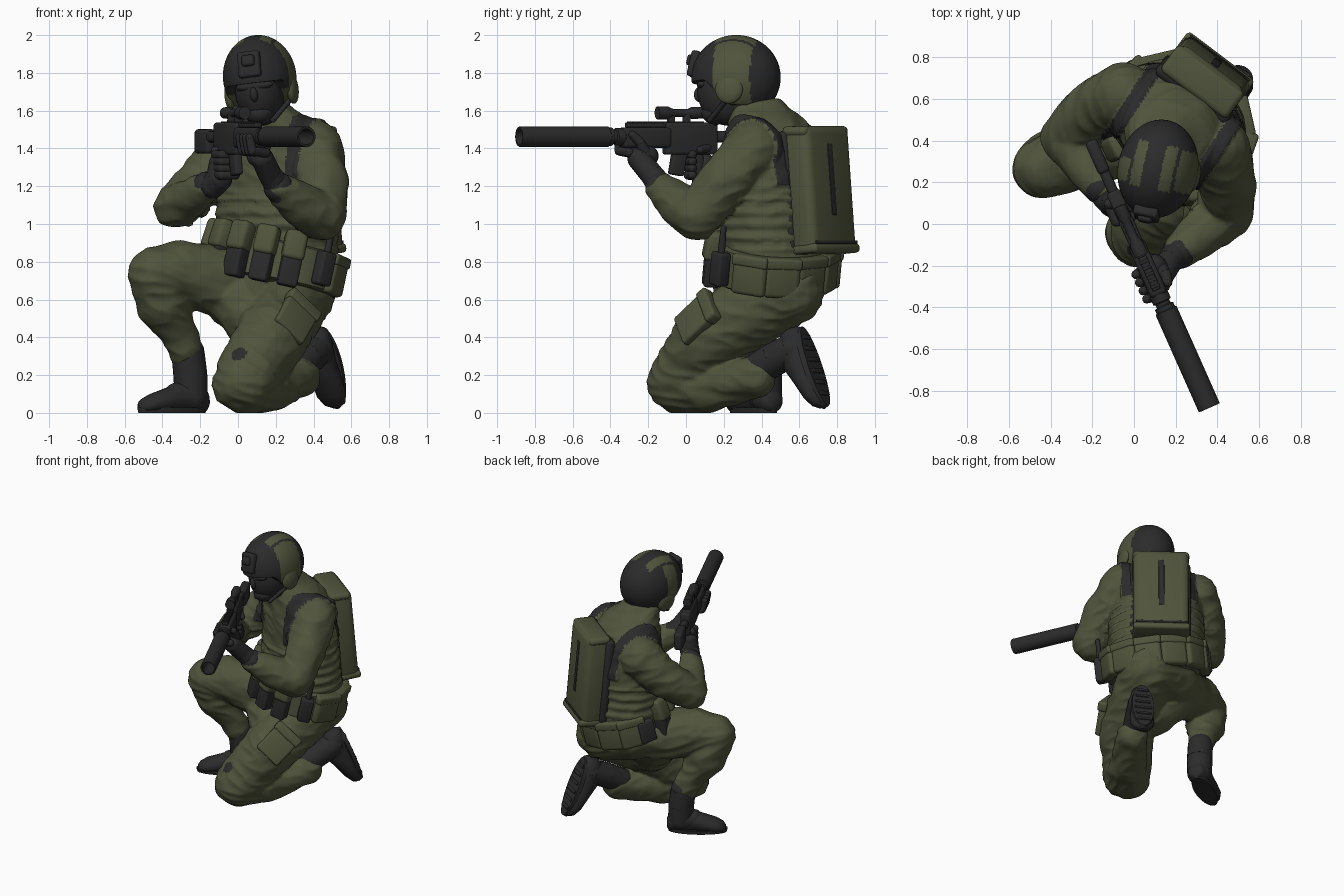
import bpy, bmesh, math
from mathutils import Vector, Matrix, noise

if "Cube" in bpy.data.objects:
    bpy.data.objects.remove(bpy.data.objects["Cube"])

def material(name, rgb):
    m = bpy.data.materials.new(name)
    m.diffuse_color = (*rgb, 1)
    m.use_nodes = True
    m.node_tree.nodes["Principled BSDF"].inputs["Base Color"].default_value = m.diffuse_color
    return m

GREEN = material("olive green", (0.080, 0.089, 0.045))
DARK = material("charcoal black", (0.024, 0.024, 0.025))
T = Matrix.Translation
I = Matrix.Identity(4)

def R(deg, axis):
    return Matrix.Rotation(math.radians(deg), 4, axis)

def frame(origin, y, z):
    z = Vector(z).normalized()
    y = Vector(y)
    y = (y - z * y.dot(z)).normalized()
    m = Matrix((y.cross(z), y, z)).transposed().to_4x4()
    m.translation = Vector(origin)
    return m

def finish(name, bm, mat, M=I, angle=40):
    bmesh.ops.recalc_face_normals(bm, faces=bm.faces)
    me = bpy.data.meshes.new(name)
    bm.to_mesh(me)
    bm.free()
    me.transform(M)
    for m in (mat if isinstance(mat, list) else [mat]):
        me.materials.append(m)
    me.shade_smooth()
    me.set_sharp_from_angle(angle=math.radians(angle))
    ob = bpy.data.objects.new(name, me)
    bpy.context.collection.objects.link(ob)
    return ob

def limb(bm, pts, seg=20):
    """Chain of balls (x, y, z, radius) joined by tapered cones."""
    for p in pts:
        bmesh.ops.create_uvsphere(bm, u_segments=seg, v_segments=seg // 2, radius=p[3], matrix=T(p[:3]))
    for p, q in zip(pts, pts[1:]):
        a, b = Vector(p[:3]), Vector(q[:3])
        m = T((a + b) / 2) @ (b - a).to_track_quat('Z', 'Y').to_matrix().to_4x4()
        bmesh.ops.create_cone(bm, cap_ends=True, segments=seg, radius1=p[3], radius2=q[3],
                              depth=(b - a).length, matrix=m)

def loft(bm, rings, M=I, n=40):
    """Ellipse rings (z, half width, half depth, y offset)."""
    loops = []
    for z, a, b, y0 in rings:
        loops.append([bm.verts.new(M @ Vector((a * math.cos(2 * math.pi * i / n),
                      y0 + b * math.sin(2 * math.pi * i / n), z))) for i in range(n)])
    for u, v in zip(loops, loops[1:]):
        for i in range(n):
            bm.faces.new((u[i], u[(i + 1) % n], v[(i + 1) % n], v[i]))
    bm.faces.new(loops[0])
    bm.faces.new(loops[-1])

def block(name, size, M, mat, bevel=0.015):
    bm = bmesh.new()
    bmesh.ops.create_cube(bm, size=1, matrix=Matrix.Diagonal((*size, 1)))
    bmesh.ops.bevel(bm, geom=bm.edges[:], offset=bevel, segments=3, profile=0.5, affect='EDGES')
    return finish(name, bm, mat, M)

def ball(name, radii, M, mat):
    bm = bmesh.new()
    bmesh.ops.create_uvsphere(bm, u_segments=32, v_segments=20, radius=1, matrix=Matrix.Diagonal((*radii, 1)))
    return finish(name, bm, mat, M)

def limb_part(name, pts, mat, M=I, seg=20):
    bm = bmesh.new()
    limb(bm, pts, seg)
    return finish(name, bm, mat, M, 60)

def cloth(name, bm, raised, dark):
    """Fuse overlapping shapes into one garment, then add folds and coloured bands."""
    ob = finish(name, bm, [GREEN, DARK])
    mod = ob.modifiers.new("fuse", 'REMESH')
    mod.mode, mod.voxel_size = 'VOXEL', 0.011
    mod = ob.modifiers.new("relax", 'SMOOTH')
    mod.iterations, mod.factor = 9, 0.5
    dg = bpy.context.evaluated_depsgraph_get()
    me = bpy.data.meshes.new_from_object(ob.evaluated_get(dg))
    ob.modifiers.clear()
    ob.data = me
    normals = [v.normal.copy() for v in me.vertices]
    for v, n in zip(me.vertices, normals):
        c = v.co.copy()
        fold = 0.4 - abs(noise.noise(Vector((c.x * 6, c.y * 6, c.z * 13 + c.x * 4))))
        v.co = c + n * (0.006 * noise.noise(c * 8) + 0.018 * fold + raised(c))
        v.co.z = max(v.co.z, 0.0)
    me.materials.clear()
    me.materials.append(GREEN)
    me.materials.append(DARK)
    for p in me.polygons:
        p.material_index = 1 if dark(p.center) else 0
    me.shade_smooth()

# ---- Jacket with arms; shoulder straps and webbing are raised bands
TM = T((0.2, 0.48, 0)) @ R(-33, 'Z')
TI = TM.inverted()
def strap(c):
    q = TI @ c
    return 0.195 < abs(q.x) < 0.265 and q.z > 1.2 and q.y > -0.28
def jacket_raise(c):
    q = TI @ c
    if strap(c):
        return 0.014
    if 0.86 < q.z < 1.14 and abs(q.x) < 0.37 and q.y > -0.3:
        return 0.010 if math.sin(q.z * 90) > 0 else 0.0
    return 0.0
bm = bmesh.new()
loft(bm, [(0.70, .30, .25, .04), (0.85, .335, .26, .02), (1.05, .33, .26, 0), (1.25, .325, .25, 0),
          (1.42, .30, .23, -.02), (1.53, .23, .20, -.05), (1.62, .15, .155, -.11), (1.66, .12, .13, -.14)], TM)
limb(bm, [(-0.05, .62, 1.36, .15), (-0.20, .55, 1.21, .135), (-0.33, .42, 1.09, .115),
          (-0.25, .30, 1.14, .10), (-0.16, .17, 1.2, .075)])
limb(bm, [(0.40, .36, 1.39, .155), (0.45, .2, 1.22, .135), (0.445, .06, 1.04, .125),
          (0.34, -.03, 1.1, .115), (0.22, -.13, 1.19, .08)])
cloth("jacket", bm, jacket_raise, strap)

# ---- Trousers: raised knee leg and kneeling leg
bm = bmesh.new()
limb(bm, [(0.10, .5, .71, .2), (-0.12, .39, .70, .185), (-0.29, .33, .745, .165), (-0.44, .265, .735, .14),
          (-0.40, .31, .58, .14), (-0.31, .375, .42, .095), (-0.285, .395, .34, .09)])
limb(bm, [(0.10, .5, .71, .2), (0.33, .54, .65, .19), (0.18, .13, .41, .19), (0.03, -.04, .16, .165),
          (0.14, .1, .13, .13), (0.33, .37, .19, .105)])
limb(bm, [(-0.05, .42, .66, .17), (0.1, .3, .5, .17)])
patch = Vector((0.0, -0.14, 0.32))
cloth("trousers", bm, lambda c: 0, lambda c: (c - patch).length < 0.045)

# ---- Cargo pocket on the kneeling thigh
PM = frame((0.305, .055, .5), (-.6, .72, -.35), (.37, .67, .64))
block("thigh_pocket", (.2, .06, .24), PM, GREEN)
block("thigh_pocket_flap", (.215, .07, .07), PM @ T((0, -.004, .1)), GREEN)

# ---- Boots
for name, M in (("front_boot", T((-.265, .41, 0)) @ R(-58, 'Z')),
                ("kneeling_boot", frame((.467, .652, .35), (-.21, -.3, .93), (-.45, -.8, -.36)) @ Matrix.Scale(1.1, 4))):
    bm = bmesh.new()
    loft(bm, [(-.115, .035, .035, .06), (-.10, .058, .06, .065), (-.04, .072, .08, .08), (.06, .07, .08, .08),
              (.14, .077, .065, .065), (.23, .077, .05, .05), (.28, .055, .036, .038), (.30, .02, .018, .03)],
         M @ R(90, 'X'), 24)
    limb(bm, [(*(M @ Vector(p)), r) for p, r in (((0, -.07, .09), .07), ((0, .02, .09), .088),
                                                 ((0, .015, .2), .09), ((0, 0, .32), .088))])
    finish(name, bm, DARK, angle=60)
    bm = bmesh.new()
    loft(bm, [(0.0, .07, .205, -.1), (.028, .074, .212, -.1)], M, 32)
    finish(name + "_sole", bm, DARK)
    for i in range(6):
        block(name + "_tread", (.11 - .012 * abs(i - 3), .022, .02),
              M @ T((0, .05 - .058 * i, .003 if "front" not in name else .012)), DARK, .004)

# ---- Belt with pouches, sloping down toward +x
BM = T((.205, .475, .79)) @ R(12, 'Y') @ R(-5, 'X') @ R(-33, 'Z')
bm = bmesh.new()
loft(bm, [(-.11, .335, .27, 0), (-.10, .352, .288, 0), (.09, .352, .288, 0), (.10, .335, .27, 0)], BM)
finish("belt", bm, GREEN)
def around(deg, out, z):
    a = math.radians(deg)
    return BM @ T(((.35 + out) * math.sin(a), -(.285 + out) * math.cos(a), z)) @ R(deg, 'Z')
for deg in (-57, -32, -8, 16, 40):
    block("magazine_pouch", (.105, .085, .25), around(deg, .03, -.01), DARK)
    block("magazine_pouch_flap", (.118, .1, .16), around(deg, .03, .085) @ R(-6, 'X'), GREEN, .025)
for deg in (102, 135, 165, 195, 226, 256):
    block("belt_bag", (.19, .08, .21), around(deg, -.01, -.01), GREEN, .025)
    block("belt_bag_flap", (.2, .09, .06), around(deg, -.01, .07), GREEN)
block("radio", (.09, .075, .18), around(70, .045, .0), DARK)
limb_part("radio_antenna", [(0, 0, .06, .02), (0, 0, .2, .016)], DARK, around(70, .045, .02), 12)
block("hip_pouch", (.12, .07, .16), around(-85, .01, -.02), DARK)

# ---- Backpack
KM = T((0.345, 0.705, 1.18)) @ R(-37, 'Z') @ R(5, 'X')
block("backpack", (.39, .18, .67), KM, GREEN, .045)
block("backpack_frame", (.43, .07, .64), KM @ T((0, -.075, 0)), DARK, .03)
block("backpack_lid", (.40, .16, .06), KM @ T((0, .0, .31)) @ R(-4, 'X'), GREEN, .028)
block("backpack_base_lip", (.4, .19, .05), KM @ T((0, .005, -.315)), GREEN, .02)
block("backpack_stripe", (.04, .01, .38), KM @ T((0, .089, .05)), DARK, .003)
block("backpack_base_strap", (.36, .01, .018), KM @ T((0, .09, -.285)), DARK, .003)

# ---- Head, mask and neck
HM = T((.115, .265, 1.775)) @ R(-12, 'Z') @ R(-7, 'Y')
limb_part("neck_gaiter", [(.14, .36, 1.56, .125), (.125, .29, 1.68, .125)], DARK)
ball("face_mask", (.13, .165, .185), HM @ T((0, -.04, -.07)), DARK)
ball("nose", (.022, .03, .04), HM @ T((0, -.195, -.09)), DARK)
ball("chin", (.075, .075, .06), HM @ T((0, -.105, -.19)), DARK)
ball("brow", (.1, .04, .03), HM @ T((0, -.165, -.045)), DARK)

# ---- Helmet: ball flattened along its rim, panels coloured by position
bm = bmesh.new()
bmesh.ops.create_uvsphere(bm, u_segments=96, v_segments=64, radius=1,
                          matrix=Matrix.Diagonal((.192, .238, .226, 1)))
for v in bm.verts:
    v.co.z = max(v.co.z, -.03 - .13 * min(1, max(0, (v.co.y + .14) / .14)))
for f in bm.faces:
    c = f.calc_center_median()
    side = abs(c.x) > .115 and -.09 < c.y < (.11 if c.x > 0 else .02)
    crown = .045 < abs(c.x) <= .1 and -.1 < c.y < .12 and c.z > .05
    f.material_index = 0 if (side or crown) else 1
finish("helmet", bm, [GREEN, DARK], HM, 50)
block("helmet_mount", (.12, .05, .14), HM @ T((0, -.222, .07)) @ R(-12, 'X'), DARK)
block("helmet_mount_plate", (.07, .05, .06), HM @ T((0, -.24, .09)) @ R(-12, 'X'), DARK)
for s in (-1, 1):
    ball("ear_cover", (.03, .075, .08), HM @ T((s * .168, .0, -.08)), GREEN)
    limb_part("chin_strap", [(s * .15, -.02, -.14, .014), (s * .07, -.12, -.235, .014)], DARK, HM, 10)

# ---- Rifle, built along its own axis (muzzle toward local -y)
GM = T((0, -.07, 1.462)) @ R(24, 'Z')
def turned(name, rings, M=GM):
    bm = bmesh.new()
    loft(bm, [(t, r, r, 0) for t, r in rings], M @ R(90, 'X'), 32)
    finish(name, bm, DARK, angle=30)
turned("suppressor", [(.37, .04), (.38, .055), (.885, .055), (.89, .052), (.89, .042), (.7, .042)])
turned("barrel_collar", [(.28, .035), (.29, .046), (.33, .046), (.335, .036), (.35, .036), (.355, .048), (.375, .048)])
block("handguard", (.085, .28, .11), GM @ T((0, -.16, -.005)), DARK, .02)
block("receiver", (.07, .3, .17), GM @ T((0, .1, -.01)), DARK)
block("top_rail", (.04, .46, .025), GM @ T((0, -.04, .062)), DARK, .005)
for i in range(14):
    block("rail_rib", (.046, .014, .014), GM @ T((0, -.25 + .032 * i, .074)), DARK, .003)
block("stock_tube", (.05, .2, .06), GM @ T((0, .32, .0)), DARK, .02)
block("stock", (.06, .17, .13), GM @ T((0, .43, -.025)), DARK, .02)
block("magazine", (.045, .08, .15), GM @ T((0, .03, -.13)) @ R(-10, 'X'), DARK, .01)
block("pistol_grip", (.045, .06, .16), GM @ T((0, .15, -.14)) @ R(15, 'X'), DARK)
turned("scope", [(-.17, .03), (-.11, .032), (-.09, .022), (.0, .022), (.03, .034), (.09, .034)], GM @ T((0, 0, .126)))
for y in (-.01, .08):
    block("scope_mount", (.04, .035, .06), GM @ T((0, y, .095)), DARK, .008)

# ---- Gloved hands and cuffs
for i in range(4):
    t = -.29 + .043 * i
    limb_part("support_finger", [(.04, t + .02, -.085, .026), (-.045, t, -.075, .025), (-.062, t, -.005, .022)], DARK, GM, 12)
    z = -.095 - .036 * i
    limb_part("grip_finger", [(-.045, .19, z, .026), (-.045, .11, z, .025), (.03, .1, z, .024)], DARK, GM, 12)
limb_part("support_thumb", [(.06, -.18, -.1, .035), (.07, -.22, -.03, .026), (.062, -.26, .01, .022)], DARK, GM, 12)
limb_part("grip_thumb", [(-.04, .2, -.08, .028), (.02, .19, -.06, .024), (.045, .14, -.07, .02)], DARK, GM, 12)
limb_part("support_palm", [(.21, -.135, 1.2, .068), (.17, -.18, 1.26, .062), (.13, -.25, 1.345, .06), (.10, -.2, 1.36, .055)], DARK)
limb_part("grip_palm", [(-.16, .17, 1.2, .066), (-.135, .13, 1.2, .066), (-.1, .1, 1.24, .07), (-.1, .1, 1.32, .055)], DARK)
limb_part("support_cuff", [(.23, -.12, 1.18, .082), (.215, -.135, 1.195, .08)], DARK)
limb_part("grip_cuff", [(-.172, .187, 1.19, .08), (-.165, .175, 1.2, .078)], DARK)
